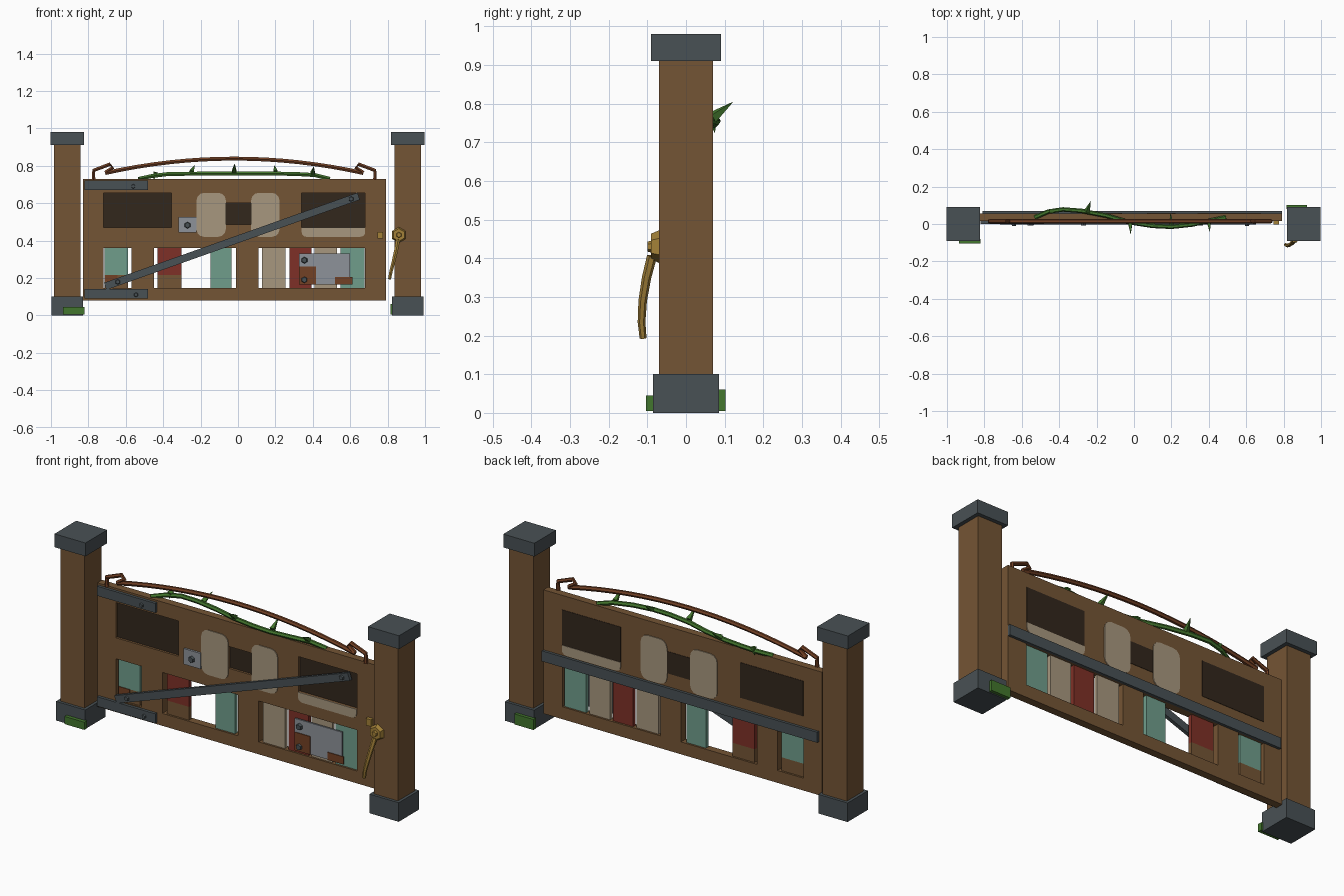
import bpy, bmesh, math
from mathutils import Vector

if "Cube" in bpy.data.objects:
    bpy.data.objects.remove(bpy.data.objects["Cube"])


def material(name, *rgb):
    m = bpy.data.materials.new(name)
    m.use_nodes = True
    m.diffuse_color = (*rgb, 1)
    for n in m.node_tree.nodes:
        if n.type == "BSDF_PRINCIPLED":
            n.inputs["Base Color"].default_value = (*rgb, 1)
    return m


WOOD = material("brown wood", .175, .09, .035)
IRON = material("dark iron", .066, .082, .09)
STEEL = material("pale steel", .27, .29, .32)
TEAL = material("teal paint", .16, .34, .26)
RED = material("red paint", .21, .03, .02)
CREAM = material("cream paint", .39, .31, .21)
DARK = material("dark wood", .032, .02, .012)
RUST = material("rust", .17, .052, .018)
GREEN = material("leaf green", .055, .18, .026)
BRASS = material("brass", .37, .22, .04)

FRONT, BACK, MID = .015, .055, -.02  # panel faces and the gate's middle


def finish(name, bm, mat):
    bmesh.ops.recalc_face_normals(bm, faces=bm.faces)
    me = bpy.data.meshes.new(name)
    bm.to_mesh(me)
    bm.free()
    me.materials.append(mat)
    ob = bpy.data.objects.new(name, me)
    bpy.context.scene.collection.objects.link(ob)
    return ob


def box(name, mat, x, y, z, radius=0, only_bottom=False):
    """Box from (low, high) ranges; radius rounds the corners seen from the front."""
    bm = bmesh.new()
    bmesh.ops.create_cube(bm, size=1)
    for v in bm.verts:
        v.co = [r[0] if c < 0 else r[1] for c, r in zip(v.co, (x, y, z))]
    if radius:
        edges = [e for e in bm.edges
                 if abs(e.verts[0].co.y - e.verts[1].co.y) > 1e-4
                 and (not only_bottom or e.verts[0].co.z < sum(z) / 2)]
        bmesh.ops.bevel(bm, geom=edges, offset=radius, segments=3, profile=.5, affect="EDGES")
    return finish(name, bm, mat)


def disc(name, mat, x, z, r, y, sides=6):
    """Flat-sided stud facing the front."""
    bm = bmesh.new()
    bmesh.ops.create_cone(bm, cap_ends=True, segments=sides, radius1=r, radius2=r * .8,
                          depth=y[1] - y[0])
    for v in bm.verts:
        v.co = (x + v.co.x, sum(y) / 2 - v.co.z, z + v.co.y)
    return finish(name, bm, mat)


def rod(name, mat, points, radius, taper=None, sides=6):
    """Polygonal tube along points, with an optional end radius."""
    pts = [Vector(p) for p in points]
    bm, rings = bmesh.new(), []
    for i, p in enumerate(pts):
        t = (pts[min(i + 1, len(pts) - 1)] - pts[max(i - 1, 0)]).normalized()
        ref = Vector((0, 1, 0)) if abs(t.y) < .8 else Vector((0, 0, 1))
        u = t.cross(ref).normalized()
        w = t.cross(u)
        f = i / (len(pts) - 1)
        r = radius if taper is None else radius + (taper - radius) * f
        angles = [math.tau * (k + .5) / sides for k in range(sides)]
        rings.append([bm.verts.new(p + r * (math.cos(a) * u + math.sin(a) * w)) for a in angles])
    for a, b in zip(rings, rings[1:]):
        for k in range(sides):
            n = (k + 1) % sides
            bm.faces.new((a[k], a[n], b[n], b[k]))
    bm.faces.new(rings[0])
    bm.faces.new(rings[-1])
    return finish(name, bm, mat)


# Posts with iron caps, iron feet and moss
for side, cx in (("right", -.913), ("left", .908)):
    for part, mat, h, z in (("post", WOOD, .07, (.05, .95)),
                            ("post_cap", IRON, .09, (.91, .98)),
                            ("post_foot", IRON, .085, (0, .1))):
        box(f"{side}_{part}", mat, (cx - h, cx + h), (-h, h), z)
box("front_moss", GREEN, (-.935, -.82), (-.104, -.08), (.005, .045))
box("back_moss", GREEN, (.815, .925), (.08, .102), (.005, .06))

# Gate frame: full rails, then stiles between them
SPAN, THICK = (-.828, .79), (FRONT, BACK)
for name, z in (("bottom_rail", (.08, .145)), ("middle_rail", (.36, .47)), ("top_rail", (.655, .73))):
    box(name, WOOD, SPAN, THICK, z)
for x in ((-.828, -.72), (-.57, -.45), (-.01, .11), (.68, .79)):
    box("lower_stile", WOOD, x, THICK, (.145, .36))
for x in ((-.828, -.72), (-.355, -.065), (.07, .34), (.68, .79)):
    box("upper_stile", WOOD, x, THICK, (.47, .655))
for z in ((.47, .485), (.6, .655)):
    box("small_opening_filler", WOOD, (-.065, .07), THICK, z)

# Dark recessed boards in the upper openings
for x, z in (((-.72, -.355), (.47, .655)), ((.34, .68), (.47, .655)), ((-.065, .07), (.485, .6))):
    box("dark_board", DARK, x, (FRONT + .012, BACK + .002), z)

# Worn cream patches on both faces
for y in ((FRONT - .004, FRONT), (BACK, BACK + .004)):
    for x in ((-.222, -.065), (.07, .222)):
        box("cream_patch", CREAM, x, y, (.42, .655), .04)
    box("cream_strip", CREAM, (.34, .68), y, (.42, .47), .025, True)

# Painted slats, two of them with bare lower ends
for mat, x, bare in ((TEAL, (-.713, -.587), 1), (RED, (-.43, -.302), 1), (TEAL, (-.147, -.035), 0),
                     (CREAM, (.127, .255), 0), (RED, (.275, .393), 0), (CREAM, (.41, .53), 0),
                     (TEAL, (.548, .675), 0)):
    low = .215 if bare else .145
    box("slat", mat, x, (.025, .045), (low, .36))
    if bare:
        box("bare_slat_end", WOOD, x, (.025, .045), (.145, low))
box("slat_rust", RUST, (-.71, -.645), (.021, .025), (.18, .215))

# Iron straps, long back bar and diagonal brace
for z, bolt in ((.67, -.56), (.09, -.545)):
    box("hinge_strap", IRON, (-.82, -.48), (0, FRONT), (z, z + .05))
    disc("hinge_bolt", IRON, bolt, z + .02, .012, (-.008, 0))
box("back_bar", IRON, (-.81, .79), (BACK, BACK + .014), (.36, .415))
start, end = Vector((-.71, 0, .155)), Vector((.645, 0, .637))
brace = box("diagonal_brace", IRON, (0, (end - start).length), (-.003, FRONT), (-.02, .02))
brace.location = start
brace.rotation_euler.y = -math.atan2(end.z - start.z, end.x - start.x)
for t in (.05, .97):
    p = start.lerp(end, t)
    disc("brace_bolt", IRON, p.x, p.z, .014, (-.012, -.003))

# Repair plates with bolts and rust
box("repair_plate", STEEL, (.325, .6), (.006, FRONT), (.165, .33))
box("rust_patch", RUST, (.327, .418), (.002, .0065), (.165, .26))
box("rust_patch", RUST, (.518, .612), (.002, .0065), (.165, .205))
box("small_plate", STEEL, (-.318, -.222), (.004, FRONT), (.443, .525))
for x, z in ((.355, .295), (.355, .19), (-.27, .482)):
    disc("plate_bolt", IRON, x, z, .018, (-.008, .006))

# Arched rusty rod with bent holders
ARCH_Y = .015
arch = []
for i in range(17):
    s = i / 8 - 1
    arch.append((MID + .69 * s, ARCH_Y, .838 - .077 * s * s))
rod("arched_rod", RUST, arch, .012)
for s in (-1, 1):
    bend = [(.752, .725), (.752, .775), (.665, .808), (.65, .79), (.69, .763)]
    rod("rod_holder", RUST, [(MID + s * x, ARCH_Y, z) for x, z in bend], .011)

# Vine weaving along the top rail, with thorns
vine = [(-.53, .035, .73), (-.46, .066, .745), (-.38, .078, .755), (-.28, .07, .757),
        (-.15, .045, .758), (-.03, .01, .759), (.1, -.01, .759), (.2, -.015, .758),
        (.31, -.003, .756), (.41, .018, .75), (.49, .035, .73)]
rod("vine", GREEN, vine, .012)
for base, tip in (((-.44, .07, .765), (-.45, .074, .725)), ((-.25, .07, .765), (-.232, .12, .803)),
                  ((-.02, .005, .77), (-.018, -.052, .81)), ((.2, .0, .765), (.195, .055, .802)),
                  ((.4, .015, .76), (.405, -.04, .795))):
    rod("thorn", GREEN, [base, tip], .016, .001, 4)

# Brass latch, keeper and curved handle
box("latch_keeper", BRASS, (.745, .775), (-.004, FRONT), (.41, .446))
disc("latch_disc", BRASS, .86, .43, .042, (-.09, -.07))
disc("latch_knob", BRASS, .86, .43, .016, (-.1, -.088))
handle = [(.856, -.088, .405), (.846, -.102, .35), (.832, -.112, .29), (.818, -.115, .235),
          (.81, -.111, .193)]
rod("latch_handle", BRASS, handle, .013, .009)
